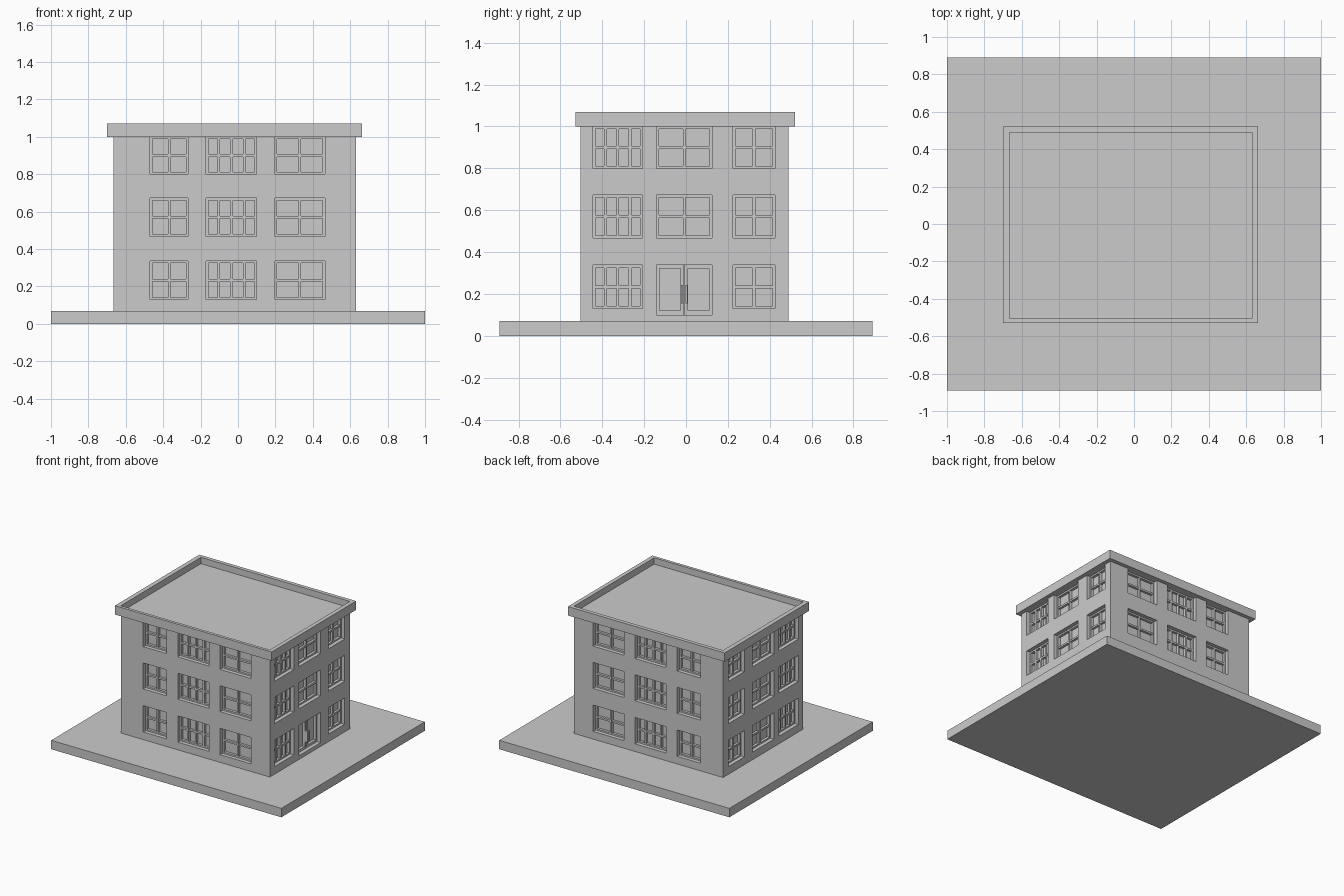
import bpy, bmesh
from mathutils import Vector

if "Cube" in bpy.data.objects:
    bpy.data.objects.remove(bpy.data.objects["Cube"])

X0, X1, Y0, Y1 = -0.665, 0.63, -0.505, 0.49
GROUND, TOP, DEPTH = 0.07, 1.0, 0.05


def add_box(bm, a, b):
    lo = Vector([min(p, q) for p, q in zip(a, b)])
    hi = Vector([max(p, q) for p, q in zip(a, b)])
    r = bmesh.ops.create_cube(bm, size=1)
    for v in r["verts"]:
        v.co = Vector([(l + h) / 2 + c * (h - l) for l, h, c in zip(lo, hi, v.co)])


def make(name, boxes):
    bm = bmesh.new()
    for a, b in boxes:
        add_box(bm, a, b)
    me = bpy.data.meshes.new(name)
    bm.to_mesh(me)
    bm.free()
    ob = bpy.data.objects.new(name, me)
    bpy.context.collection.objects.link(ob)
    return ob


def wall_box(side, u0, u1, z0, z1, d0, d1):
    """Box on a wall: u along the wall, d = depth inward from the wall face."""
    if side == "front":
        return (u0, Y0 + d0, z0), (u1, Y0 + d1, z1)
    if side == "back":
        return (u0, Y1 - d0, z0), (u1, Y1 - d1, z1)
    if side == "right":
        return (X1 - d0, u0, z0), (X1 - d1, u1, z1)
    return (X0 + d0, u0, z0), (X0 + d1, u1, z1)


# Window layout: start, end, number of vertical bars
long_cols = [(-0.47, -0.267, 1), (-0.17, 0.10, 3), (0.197, 0.465, 1)]
short_cols = [(-0.445, -0.207, 3), (-0.142, 0.125, 1), (0.225, 0.425, 1)]
rows = [(0.13, 0.337), (0.468, 0.672), (0.80, TOP)]
sides = {"front": long_cols, "back": long_cols, "right": short_cols, "left": short_cols}
DOOR = (-0.142, 0.125, 0.337)

cuts = []
for side, cols in sides.items():
    frames = []
    for ci, (u0, u1, n) in enumerate(cols):
        for ri, (z0, z1) in enumerate(rows):
            if side == "right" and ci == 1 and ri == 0:
                continue  # the entrance goes here
            cuts.append(wall_box(side, u0, u1, z0, z1 + (0.02 if z1 == TOP else 0), -0.05, DEPTH))
            f, w = 0.012, 0.014
            d = (0.03, DEPTH + 0.005)
            # surround
            frames += [wall_box(side, u0, u0 + f, z0, z1, *d),
                       wall_box(side, u1 - f, u1, z0, z1, *d),
                       wall_box(side, u0 + f, u1 - f, z0, z0 + f, *d),
                       wall_box(side, u0 + f, u1 - f, z1 - f, z1, *d)]
            # glazing bars
            for k in range(1, n + 1):
                u = u0 + (u1 - u0) * k / (n + 1)
                frames.append(wall_box(side, u - w / 2, u + w / 2, z0 + f, z1 - f, *d))
            zm = (z0 + z1) / 2
            frames.append(wall_box(side, u0 + f, u1 - f, zm - w / 2, zm + w / 2, 0.032, d[1]))
    make(side + "_window_frames", frames)

# Entrance recess
cuts.append(wall_box("right", DOOR[0], DOOR[1], GROUND - 0.04, DOOR[2], -0.05, DEPTH))

# Base plate
make("base_plate", [((-1, -0.89, 0), (1, 0.89, GROUND))])

# Building body with window and door recesses
walls = make("walls", [((X0, Y0, GROUND - 0.01), (X1, Y1, TOP))])
cutter = make("recess_cutter", cuts)
cutter.hide_render = True
mod = walls.modifiers.new("recesses", "BOOLEAN")
mod.operation, mod.solver, mod.object = "DIFFERENCE", "EXACT", cutter
bpy.context.view_layer.objects.active = walls
bpy.ops.object.modifier_apply(modifier=mod.name)
bpy.data.objects.remove(cutter)

# Roof slab and parapet rim
ox0, ox1, oy0, oy1, rz = -0.70, 0.662, -0.528, 0.52, 1.07
make("roof", [((X0, Y0, TOP), (X1, Y1, 1.02))])
make("parapet", [((ox0, oy0, TOP), (X0, oy1, rz)), ((X1, oy0, TOP), (ox1, oy1, rz)),
                 ((X0, oy0, TOP), (X1, Y0, rz)), ((X0, Y1, TOP), (X1, oy1, rz))])

# Entrance: step, door leaves, posts, pull handles
a, b, dz = DOOR
mid = (a + b) / 2
make("door_step", [wall_box("right", a, b, GROUND, 0.10, 0.0, DEPTH)])
leaves = []
for u0, u1 in ((a, mid - 0.002), (mid + 0.002, b)):
    t = 0.016
    leaves += [wall_box("right", u0, u0 + t, 0.10, dz, 0.03, 0.055),
               wall_box("right", u1 - t, u1, 0.10, dz, 0.03, 0.055),
               wall_box("right", u0 + t, u1 - t, dz - t, dz, 0.03, 0.055),
               wall_box("right", u0 + t, u1 - t, 0.10, 0.12, 0.03, 0.055)]
make("door_leaves", leaves)
make("door_handles", [wall_box("right", mid + s - 0.005, mid + s + 0.005, 0.155, 0.242, 0.008, 0.032)
                      for s in (-0.011, 0.011)])
